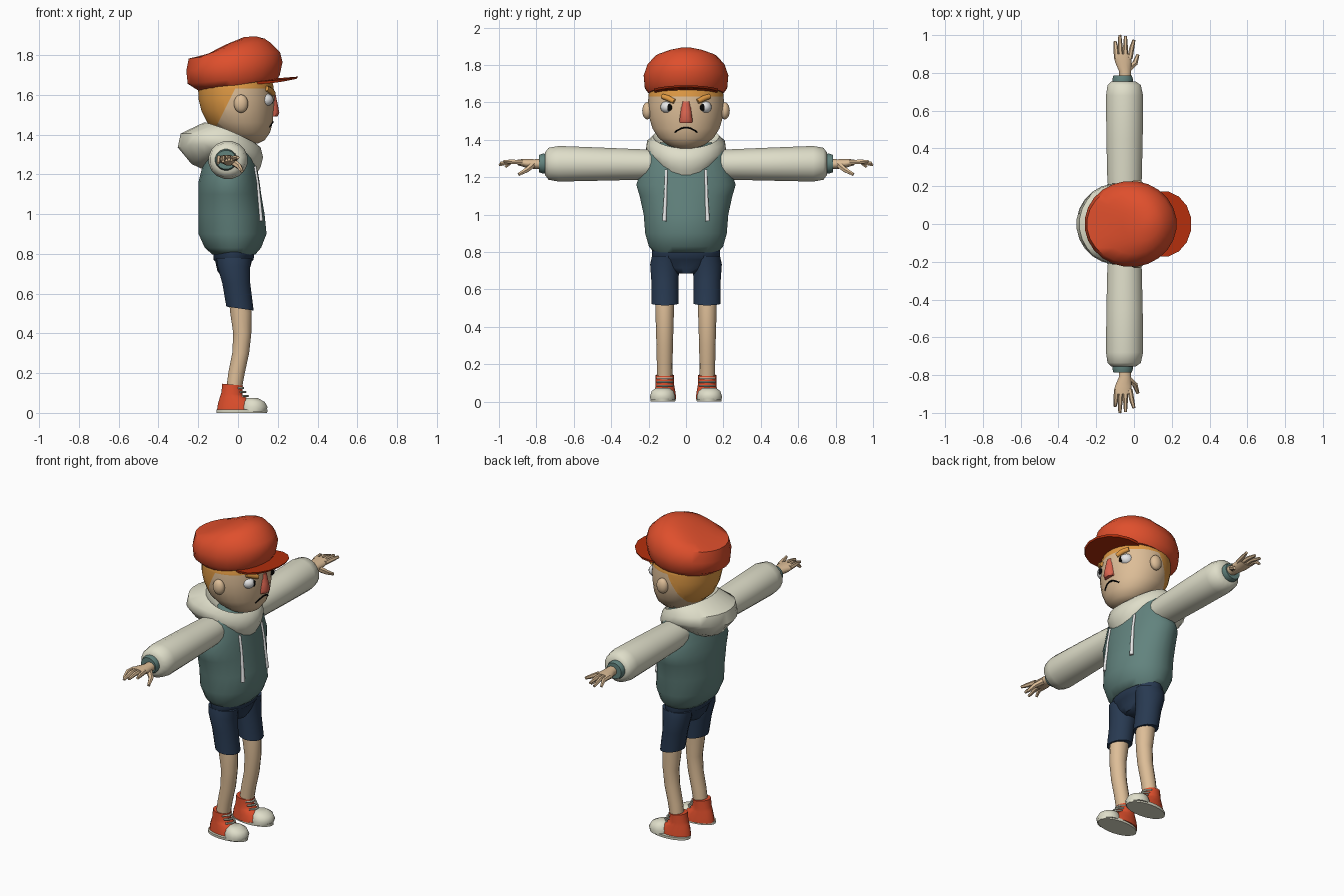
import bpy, bmesh, math
from mathutils import Vector
from mathutils.bvhtree import BVHTree

if "Cube" in bpy.data.objects:
    bpy.data.objects.remove(bpy.data.objects["Cube"])


def material(name, rgb):
    m = bpy.data.materials.new(name)
    m.diffuse_color = [(c / 255) ** 2.2 for c in rgb] + [1]
    m.use_nodes = True
    m.node_tree.nodes["Principled BSDF"].inputs["Base Color"].default_value = m.diffuse_color
    return m


RED = material("red", (222, 80, 48))
DARK_RED = material("dark red", (178, 50, 20))
CREAM = material("cream", (222, 221, 200))
GREEN = material("grey green", (98, 130, 125))
NAVY = material("navy", (44, 60, 82))
SKIN = material("skin", (220, 188, 150))
HAIR = material("orange hair", (224, 153, 70))
NOSE = material("nose pink", (216, 100, 80))
BLACK = material("black", (12, 12, 12))
WHITE = material("white", (235, 235, 235))


def finish(name, bm, mats, mirror=False):
    bmesh.ops.recalc_face_normals(bm, faces=bm.faces)
    mesh = bpy.data.meshes.new(name)
    bm.to_mesh(mesh)
    bm.free()
    ob = bpy.data.objects.new(name, mesh)
    bpy.context.collection.objects.link(ob)
    for m in mats:
        mesh.materials.append(m)
    if mirror:
        ob.modifiers.new("mirror", 'MIRROR').use_axis = (False, True, False)
    return ob


def ring(c, u, v, n, lift=0):
    pts = []
    for i in range(n):
        a = 2 * math.pi * (i + 0.5) / n
        p = c + u * math.cos(a) + v * math.sin(a)
        p.z += lift * math.sin(a) ** 2
        pts.append(p)
    return pts


def skin_rings(rings):
    bm = bmesh.new()
    loops = [[bm.verts.new(p) for p in r] for r in rings]
    n = len(loops[0])
    for a, b in zip(loops, loops[1:]):
        for i in range(n):
            bm.faces.new((a[i], a[(i + 1) % n], b[(i + 1) % n], b[i]))
    bm.faces.new(loops[0])
    bm.faces.new(loops[-1])
    return bm


def hoops(rows, y=0, n=20):
    """Rows: back x, back z, front x, front z, half width, side lift."""
    out = []
    for xb, zb, xf, zf, ry, *lift in rows:
        c = Vector(((xb + xf) / 2, y, (zb + zf) / 2))
        u = Vector(((xf - xb) / 2, 0, (zf - zb) / 2))
        out.append(ring(c, u, Vector((0, ry, 0)), n, lift[0] if lift else 0))
    return skin_rings(out)


def level(rows):
    """Rows: z, back x, front x, half width."""
    return [(xb, z, xf, z, ry) for z, xb, xf, ry in rows]


def tube_mesh(path, n=8):
    """Path rows: x, y, z, radius."""
    pts = [Vector(p[:3]) for p in path]
    out = []
    for i, p in enumerate(pts):
        t = (pts[min(i + 1, len(pts) - 1)] - pts[max(i - 1, 0)]).normalized()
        u = t.cross(Vector((1, 0, 0)) if abs(t.x) < 0.8 else Vector((0, 0, 1))).normalized()
        out.append(ring(p, u * path[i][3], t.cross(u) * path[i][3], n))
    return skin_rings(out)


def ball(name, c, r, mat, mirror=True):
    bm = bmesh.new()
    bmesh.ops.create_uvsphere(bm, u_segments=16, v_segments=10, radius=1)
    bmesh.ops.scale(bm, vec=r, verts=bm.verts)
    bmesh.ops.translate(bm, vec=c, verts=bm.verts)
    return finish(name, bm, [mat], mirror)


def project(tree, rows, out=0.0):
    """Lay (y, z, radius) rows on the front of a surface."""
    path = []
    for y, z, r in rows:
        hit = tree.ray_cast(Vector((2, y, z)), Vector((-1, 0, 0)))[0]
        path.append(((hit.x if hit else 0.1) + out, y, z, r))
    return path


# Shoes
finish("shoe_upper", hoops([(-.108, .012, .11, .012, .062), (-.102, .05, .09, .05, .058),
       (-.092, .08, .045, .075, .052), (-.085, .10, .024, .09, .05),
       (-.08, .147, .025, .137, .05)], .113, 16), [RED], True)
finish("shoe_toe", hoops(level([(.008, .01, .142, .067), (.03, .01, .15, .068),
       (.056, .02, .135, .06), (.074, .04, .10, .036)]), .125, 16), [CREAM], True)
finish("shoe_sole", hoops(level([(0, -.11, .148, .066), (.016, -.11, .15, .068)]), .123, 20),
       [CREAM], True)
for i in range(3):
    x, z = .03 + .012 * (2 - i), .085 + .02 * i
    finish("shoe_lace", tube_mesh([(x - .03, .072, z, .005), (x - .004, .1, z, .006),
           (x - .004, .126, z, .006), (x - .03, .154, z, .005)], 6), [CREAM], True)

# Legs and shorts
finish("leg", hoops(level([(.12, -.06, .02, .042), (.2, -.05, .035, .042), (.3, -.03, .057, .044),
       (.4, -.025, .068, .047), (.5, -.04, .07, .05), (.6, -.05, .06, .05)]), .114, 14), [SKIN], True)
finish("shorts_leg", hoops([(-.06, .535, .08, .515, .073), (-.08, .65, .063, .65, .074),
       (-.105, .74, .062, .73, .08), (-.11, .78, .07, .78, .07)], .113, 16), [NAVY], True)
finish("shorts_hips", hoops(level([(.685, -.085, .045, .06), (.715, -.105, .058, .13),
       (.76, -.115, .07, .175), (.77, -.125, .08, .183), (.81, -.125, .082, .183)])), [NAVY])

# Hoodie body
bm = hoops(level([(.797, -.13, .088, .172), (.83, -.168, .117, .20), (.90, -.2, .145, .22),
       (1.0, -.2, .135, .228), (1.1, -.2, .118, .25), (1.16, -.2, .11, .268),
       (1.22, -.185, .1, .248), (1.3, -.17, .09, .225), (1.355, -.15, .07, .20),
       (1.385, -.1, .03, .14)]), n=24)
torso_tree = BVHTree.FromBMesh(bm)
finish("hoodie_body", bm, [GREEN])

# Hood lying around the neck: high behind, low in front
finish("hood", hoops([(-.17, 1.22, .095, 1.20, .19, .11), (-.235, 1.25, .115, 1.235, .205, .09),
       (-.305, 1.335, .128, 1.285, .215, .04), (-.29, 1.405, .115, 1.335, .21, .02),
       (-.17, 1.462, .09, 1.355, .178, .01), (-.10, 1.40, .06, 1.325, .12)], n=24), [CREAM])

# Drawstrings
finish("drawstring", tube_mesh(project(torso_tree, [(.105, 1.24, .008), (.108, 1.15, .008),
       (.112, 1.05, .01), (.116, .965, .012)], .002)), [WHITE], True)

# Sleeves and cuffs
def along_y(rows, n=16):
    """Rows: y, centre x, centre z, half depth, half height."""
    return skin_rings([ring(Vector((x, y, z)), Vector((rx, 0, 0)), Vector((0, 0, rz)), n)
                       for y, x, z, rx, rz in rows])


finish("sleeve", along_y([(.15, -.05, 1.27, .085, .075), (.24, -.05, 1.268, .093, .083),
       (.45, -.05, 1.27, .098, .09), (.68, -.05, 1.272, .1, .097), (.735, -.052, 1.272, .09, .087),
       (.755, -.055, 1.272, .065, .06)]), [CREAM], True)
finish("cuff", along_y([(.74, -.06, 1.273, .053, .053), (.765, -.06, 1.273, .056, .054),
       (.785, -.06, 1.273, .05, .048)]), [GREEN], True)

# Hands
finish("palm", along_y([(.76, -.047, 1.272, .03, .027), (.81, -.048, 1.27, .033, .027),
       (.86, -.057, 1.275, .046, .023), (.90, -.06, 1.28, .046, .016)], 12), [SKIN], True)
for x0, x1, tip, z in ((-.092, -.1, .965, 1.255), (-.07, -.075, 1.0, 1.265),
                       (-.045, -.045, .995, 1.275), (-.022, .0, .975, 1.285)):
    finish("finger", tube_mesh([(x0, .875, 1.28, .014), ((x0 + x1) / 2, .935, 1.283, .013),
           (x1, tip, z, .008)], 6), [SKIN], True)
finish("thumb", tube_mesh([(-.03, .82, 1.265, .018), (.005, .85, 1.24, .015),
       (.02, .895, 1.215, .009)], 6), [SKIN], True)

# Neck and head; hair is cut in along two planes
finish("neck", tube_mesh([(-.04, 0, 1.3, .08), (-.03, 0, 1.42, .075)], 12), [SKIN])
bm = hoops(level([(1.355, .02, .10, .05), (1.372, -.04, .135, .10), (1.41, -.1, .162, .148),
       (1.46, -.155, .175, .18), (1.52, -.185, .181, .198), (1.58, -.2, .185, .205),
       (1.64, -.202, .18, .202), (1.70, -.18, .165, .18)]), n=28)
head_tree = BVHTree.FromBMesh(bm)
back_point, back_normal = Vector((-.03, 0, 1.6)), Vector((1, 0, -.5)).normalized()
top_point, top_normal = Vector((0, 0, 1.632)), Vector((0, 0, 1))
for co, no in ((back_point, back_normal), (top_point, top_normal)):
    bmesh.ops.bisect_plane(bm, geom=bm.verts[:] + bm.edges[:] + bm.faces[:],
                           plane_co=co, plane_no=no)
for f in bm.faces:
    c = f.calc_center_median()
    behind = (c - back_point).dot(back_normal) < 0 and c.z > 1.41
    f.material_index = int(behind or c.z > top_point.z)
finish("head", bm, [SKIN, HAIR])
ball("ear", (.015, .207, 1.555), (.036, .027, .046), SKIN)

# Face
ball("eye", (.135, .1, 1.575), (.042, .037, .034), WHITE)
ball("pupil", (.17, .09, 1.573), (.008, .016, .018), BLACK)
finish("eyebrow", tube_mesh(project(head_tree, [(.125, 1.632, .014), (.095, 1.622, .016),
       (.062, 1.605, .014)], .004)), [HAIR], True)
finish("nose", hoops(level([(1.49, .15, .2, .036), (1.51, .15, .21, .037), (1.55, .15, .202, .031),
       (1.605, .15, .19, .024)]), n=8), [NOSE])
finish("mouth", tube_mesh(project(head_tree, [(y * .01, 1.465 - .0007 * y * y, .005)
       for y in range(-6, 7)]), 6), [BLACK])

# Cap and brim
finish("cap", hoops([(-.20, 1.62, .20, 1.68, .20), (-.255, 1.655, .212, 1.70, .222),
       (-.262, 1.72, .226, 1.765, .228), (-.25, 1.782, .213, 1.815, .207, .005),
       (-.17, 1.797, .165, 1.862, .16, .02), (-.06, 1.853, .135, 1.882, .09, .01),
       (.03, 1.89, .09, 1.894, .03)], n=24), [RED])
finish("cap_brim", hoops([(.0, 1.655, .30, 1.682, .172, -.012),
       (.0, 1.668, .305, 1.692, .175, -.01)], n=16), [DARK_RED])

# Smooth shading with sharp edges kept
bpy.ops.object.select_all(action='SELECT')
bpy.context.view_layer.objects.active = bpy.data.objects["head"]
bpy.ops.object.shade_smooth_by_angle(angle=math.radians(50))
